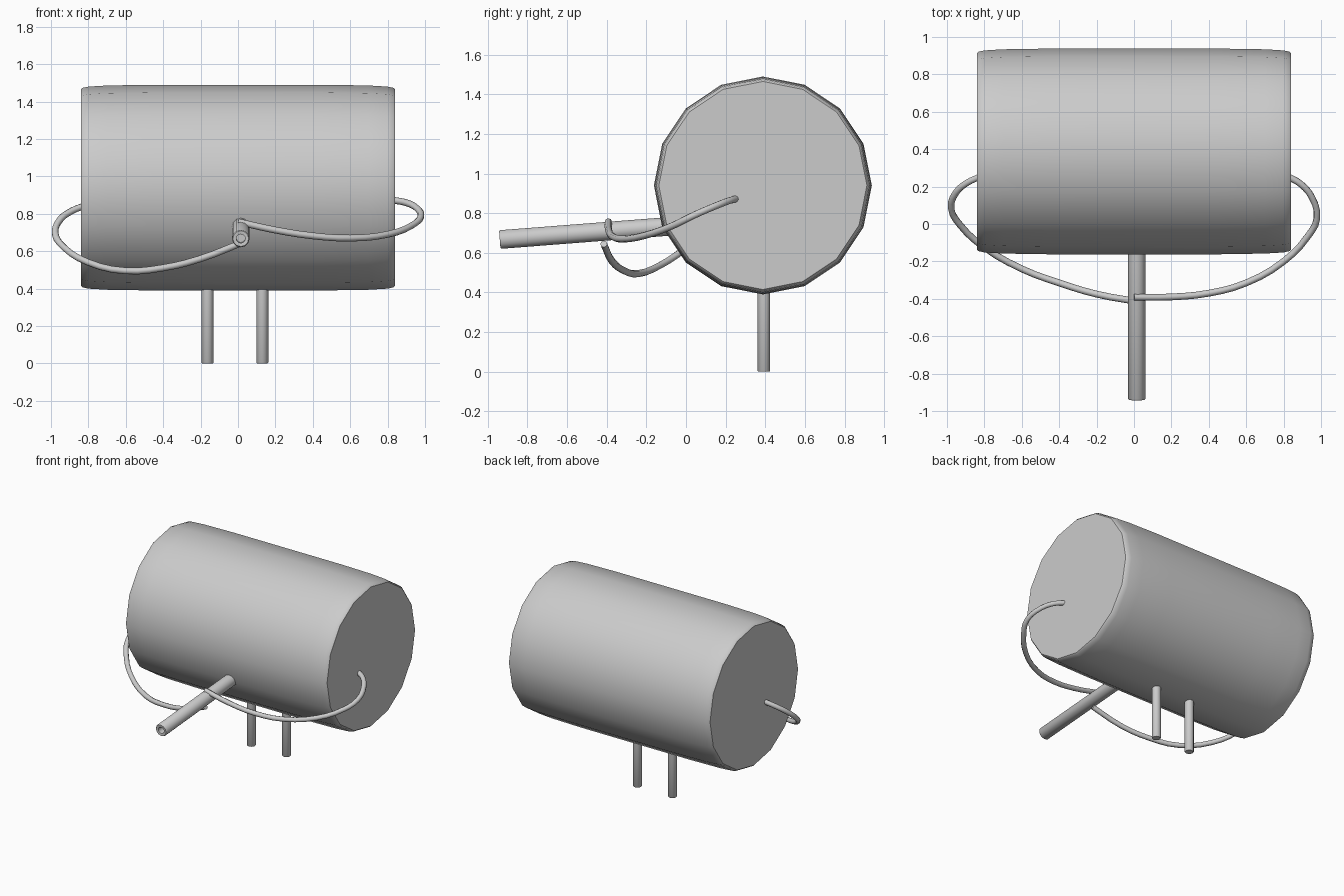
import bpy, bmesh, math
from mathutils import Vector

if "Cube" in bpy.data.objects:
    bpy.data.objects.remove(bpy.data.objects["Cube"])


def revolve(name, profile, start, axis, sides, angle=40):
    """Spin (distance along axis, radius) pairs into a closed or capped body."""
    bm = bmesh.new()
    rings = []
    for d, r in profile:
        rings.append([bm.verts.new((r * math.sin(2 * math.pi * i / sides),
                                    r * math.cos(2 * math.pi * i / sides), d))
                      for i in range(sides)])
    for a, b in zip(rings, rings[1:]):
        for i in range(sides):
            j = (i + 1) % sides
            bm.faces.new((a[i], a[j], b[j], b[i]))
    bm.faces.new(rings[0])
    bm.faces.new(rings[-1])
    bmesh.ops.recalc_face_normals(bm, faces=bm.faces)
    mesh = bpy.data.meshes.new(name)
    bm.to_mesh(mesh)
    bm.free()
    ob = bpy.data.objects.new(name, mesh)
    bpy.context.collection.objects.link(ob)
    ob.location = start
    ob.rotation_euler = Vector(axis).to_track_quat('Z', 'Y').to_euler()
    smooth(ob, angle)
    return ob


def smooth(ob, angle):
    bpy.ops.object.select_all(action='DESELECT')
    ob.select_set(True)
    bpy.context.view_layer.objects.active = ob
    bpy.ops.object.shade_smooth_by_angle(angle=math.radians(angle))


def wire(name, points, radius=0.018):
    """Round wire through the given points."""
    cu = bpy.data.curves.new(name, 'CURVE')
    cu.dimensions = '3D'
    cu.bevel_depth = radius
    cu.bevel_resolution = 2
    cu.resolution_u = 3
    cu.use_fill_caps = True
    sp = cu.splines.new('BEZIER')
    sp.bezier_points.add(len(points) - 1)
    for bp, p in zip(sp.bezier_points, points):
        bp.co = p
        bp.handle_left_type = bp.handle_right_type = 'AUTO'
    ob = bpy.data.objects.new(name, cu)
    bpy.context.collection.objects.link(ob)
    return ob


# drum: sixteen-sided, slightly tapered at both rims
half = [(0.84, 0.525), (0.832, 0.533), (0.80, 0.54), (0.70, 0.546), (0.45, 0.55)]
profile = [(-x, r) for x, r in half] + [(x, r) for x, r in reversed(half)]
revolve("drum", profile, (0, 0.388, 0.94), (1, 0, 0), 16)

# handle tube with a small hollow at the front end
start, end = Vector((0.015, -0.94, 0.667)), Vector((0.015, 0.0, 0.74))
revolve("handle",
        [(0.05, 0.024), (0.002, 0.024), (0, 0.028), (0, 0.042), (0.006, 0.047),
         ((end - start).length, 0.047)],
        start, end - start, 12)

# two legs
for side, x in (("left", -0.163), ("right", 0.13)):
    revolve("leg_" + side, [(0, 0.028), (0.005, 0.032), (0.46, 0.032)],
            (x, 0.393, 0), (0, 0, 1), 12)

# side wires looping from the handle round to the drum ends
wire("wire_right", [
    (0, -0.392, 0.757), (0.2, -0.39, 0.713), (0.4, -0.37, 0.682),
    (0.6, -0.315, 0.67), (0.8, -0.2, 0.69), (0.93, -0.065, 0.738),
    (0.978, 0.03, 0.785), (0.95, 0.145, 0.835), (0.89, 0.215, 0.862),
    (0.83, 0.25, 0.872)])
wire("wire_left", [
    (0.02, -0.415, 0.645), (-0.2, -0.375, 0.56), (-0.4, -0.315, 0.511),
    (-0.6, -0.24, 0.495), (-0.8, -0.125, 0.54), (-0.93, -0.005, 0.62),
    (-0.978, 0.085, 0.695), (-0.95, 0.17, 0.77), (-0.89, 0.222, 0.815),
    (-0.83, 0.25, 0.84)])
